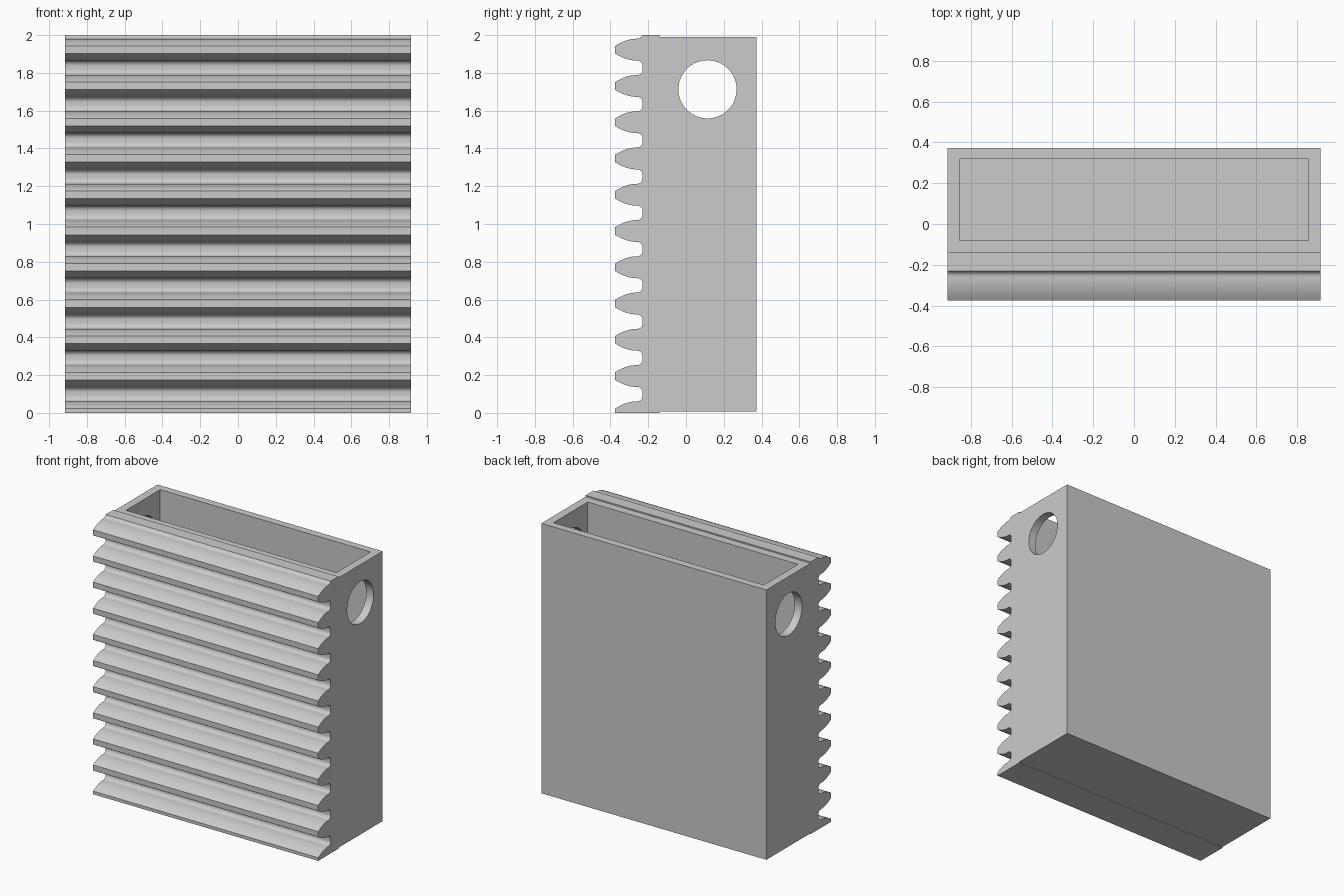
import bpy, bmesh, math
from mathutils import Matrix

cube = bpy.data.objects.get("Cube")
if cube:
    bpy.data.objects.remove(cube, do_unlink=True)

HALF_W = 0.915
TIP_Y, ROOT_Y, STEP_Y, BACK_Y = -0.375, -0.23, -0.14, 0.373
PITCH, TEETH = 0.192, 11
FIRST_Z = 0.003
WALL = 0.06

grey = bpy.data.materials.new("plain grey")
grey.use_nodes = True
grey.diffuse_color = (0.6, 0.6, 0.6, 1)
grey.node_tree.nodes["Principled BSDF"].inputs["Base Color"].default_value = (0.6, 0.6, 0.6, 1)


def add_object(name, bm):
    bmesh.ops.recalc_face_normals(bm, faces=bm.faces)
    mesh = bpy.data.meshes.new(name)
    bm.to_mesh(mesh)
    bm.free()
    mesh.materials.append(grey)
    obj = bpy.data.objects.new(name, mesh)
    bpy.context.collection.objects.link(obj)
    return obj


def half_tooth():
    """Upper half of a tooth as (y, height above tooth centre), tip to root."""
    tip, base, flank_end, fillet = 0.02, 0.058, -0.258, 0.028
    pts = []
    for i in range(9):
        t = i / 8
        pts.append((TIP_Y + (flank_end - TIP_Y) * t, tip + (base - tip) * (1 - (1 - t) ** 2)))
    for i in range(1, 7):
        a = math.pi / 2 * i / 6
        pts.append((flank_end + fillet * math.sin(a), base + fillet * (1 - math.cos(a))))
    return pts


# Toothed front edge, from bottom to top
upper = half_tooth()
edge = []
for k in range(TEETH):
    zc = FIRST_Z + k * PITCH
    edge += [(y, zc - h) for y, h in reversed(upper)]
    edge += [(y, zc + h) for y, h in upper]
edge = [(y, z) for y, z in edge if 0 < z < 2]

# Side profile of the rack and case, extruded across the width
profile = [(STEP_Y, 0.0), (TIP_Y, 0.0)] + edge + [
    (ROOT_Y, 2.0), (STEP_Y, 2.0), (STEP_Y, 1.99),
    (BACK_Y, 1.99), (BACK_Y, 0.007), (STEP_Y, 0.007)]
bm = bmesh.new()
face = bm.faces.new([bm.verts.new((-HALF_W, y, z)) for y, z in profile])
extruded = bmesh.ops.extrude_face_region(bm, geom=[face])["geom"]
bmesh.ops.translate(bm, vec=(2 * HALF_W, 0, 0),
                    verts=[v for v in extruded if isinstance(v, bmesh.types.BMVert)])
body = add_object("toothed_case", bm)

# Cutter for the open-topped cavity
y0, y1, z0, z1 = STEP_Y + WALL, BACK_Y - WALL + 0.005, 0.067, 2.2
bm = bmesh.new()
bmesh.ops.create_cube(bm, size=1, matrix=Matrix.Translation((0, (y0 + y1) / 2, (z0 + z1) / 2))
                      @ Matrix.Diagonal((2 * (HALF_W - WALL), y1 - y0, z1 - z0, 1)))
cavity = add_object("cavity_cutter", bm)

# Cutter for the round holes through both side walls
bm = bmesh.new()
bmesh.ops.create_cone(bm, cap_ends=True, segments=64, radius1=0.154, radius2=0.154, depth=2.4,
                      matrix=Matrix.Translation((0, 0.114, 1.713))
                      @ Matrix.Rotation(math.pi / 2, 4, "Y"))
hole = add_object("side_hole_cutter", bm)

bpy.ops.object.select_all(action="DESELECT")
body.select_set(True)
bpy.context.view_layer.objects.active = body
for cutter in (cavity, hole):
    cutter.hide_render = True
    mod = body.modifiers.new("cut", "BOOLEAN")
    mod.operation = "DIFFERENCE"
    mod.solver = "EXACT"
    mod.object = cutter
    bpy.ops.object.modifier_apply(modifier=mod.name)
    bpy.data.objects.remove(cutter, do_unlink=True)
bpy.ops.object.shade_smooth_by_angle(angle=math.radians(25))
